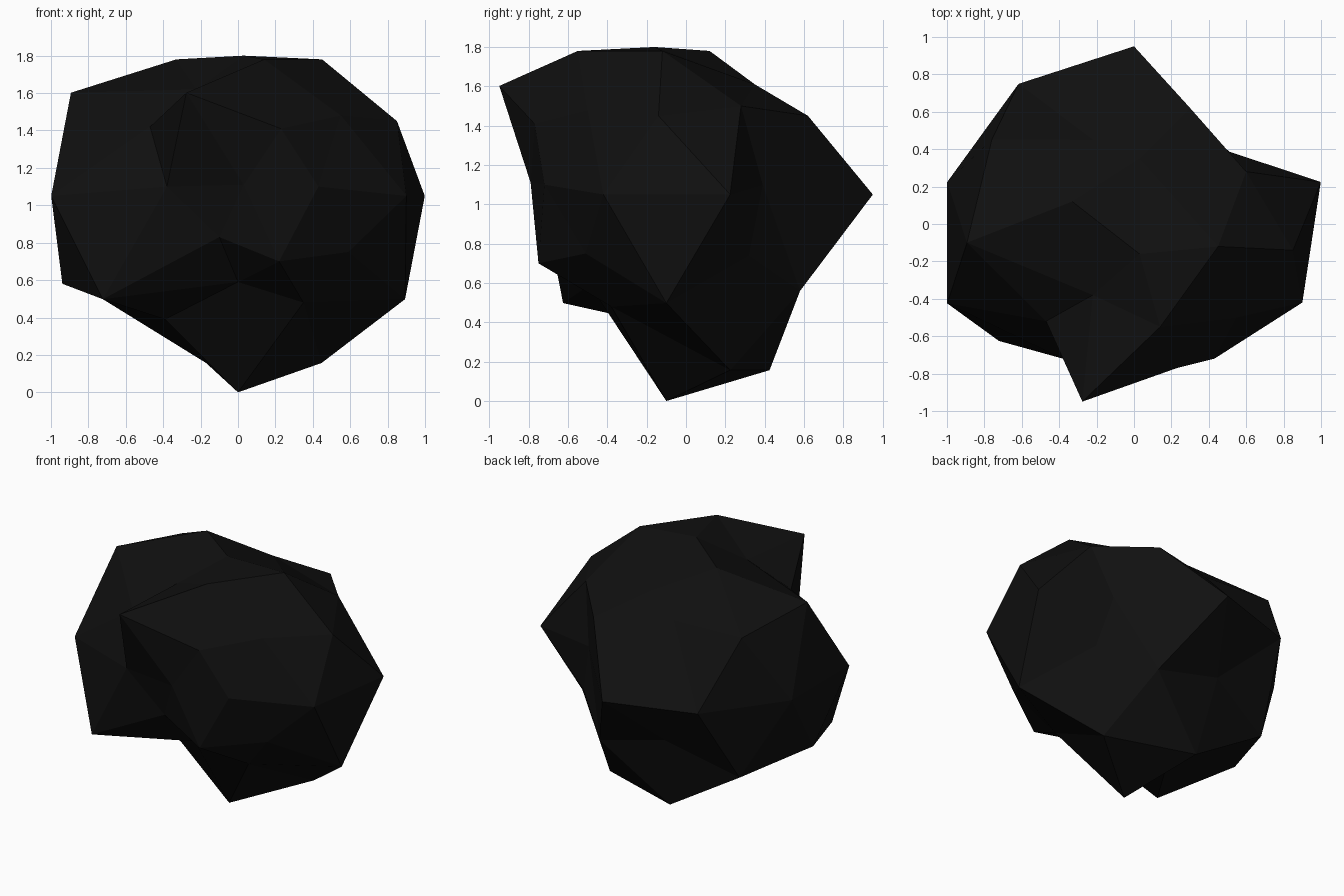
import bpy
import bmesh
from mathutils import Vector

default_cube = bpy.data.objects.get("Cube")
if default_cube:
    bpy.data.objects.remove(default_cube, do_unlink=True)

RADIUS = 1.05
CENTRE = Vector((0, -0.1, RADIUS))

# Chipped corners of the boulder, given as the places they are pushed in to
CHIPPED_CORNERS = {
    "crown": [(.03, -.16, 1.8), (.14, -.55, 1.78), (-.22, -.38, 1.62),
              (-.33, .12, 1.78), (.03, .35, 1.61), (.45, -.12, 1.78)],
    "shoulder": [(.23, -.77, 1.41), (-.47, -.52, 1.42), (.3, .62, 1.45),
                 (.85, -.14, 1.45), (-.22, .45, 1.5), (.6, .28, 1.5),
                 (.55, -.5, 1.48)],
    "waist": [(.9, -.42, 1.05), (.5, .39, 1.1), (-.38, -.72, 1.1),
              (.03, -.79, 1.11), (.43, -.72, 1.1)],
    "underside": [(.59, -.51, .75), (-.1, -.69, .83), (-.23, .57, .69),
                  (.59, .32, .74), (.22, -.75, .7), (.28, .58, .56)],
    "foot": [(.35, -.38, .48), (0, -.49, .59), (-.39, -.14, .39)],
}


def make_material(name, colour):
    """Create one flat colour for both the viewport and the render."""
    material = bpy.data.materials.new(name)
    material.use_nodes = True
    material.diffuse_color = colour
    shader = next(node for node in material.node_tree.nodes
                  if node.type == 'BSDF_PRINCIPLED')
    shader.inputs["Base Color"].default_value = colour
    return material


def chip_corner(corners, target):
    """Push the corner that lies in the target's direction onto the target."""
    offset = Vector(target) - CENTRE
    corner = max(corners, key=lambda item: item[1].dot(offset))
    corner[0].co = Vector(target)


# Low-poly ball resting on the ground
bm = bmesh.new()
bmesh.ops.create_icosphere(bm, subdivisions=2, radius=RADIUS)
corners = [(vert, vert.co.normalized()) for vert in bm.verts]
bmesh.ops.translate(bm, verts=bm.verts, vec=CENTRE)

# Dents and facets
for targets in CHIPPED_CORNERS.values():
    for target in targets:
        chip_corner(corners, target)

bmesh.ops.recalc_face_normals(bm, faces=bm.faces)
for face in bm.faces:
    face.smooth = False

mesh = bpy.data.meshes.new("boulder")
bm.to_mesh(mesh)
bm.free()
mesh.materials.append(make_material("coal black", (.005, .005, .005, 1)))

boulder = bpy.data.objects.new("boulder", mesh)
bpy.context.collection.objects.link(boulder)
